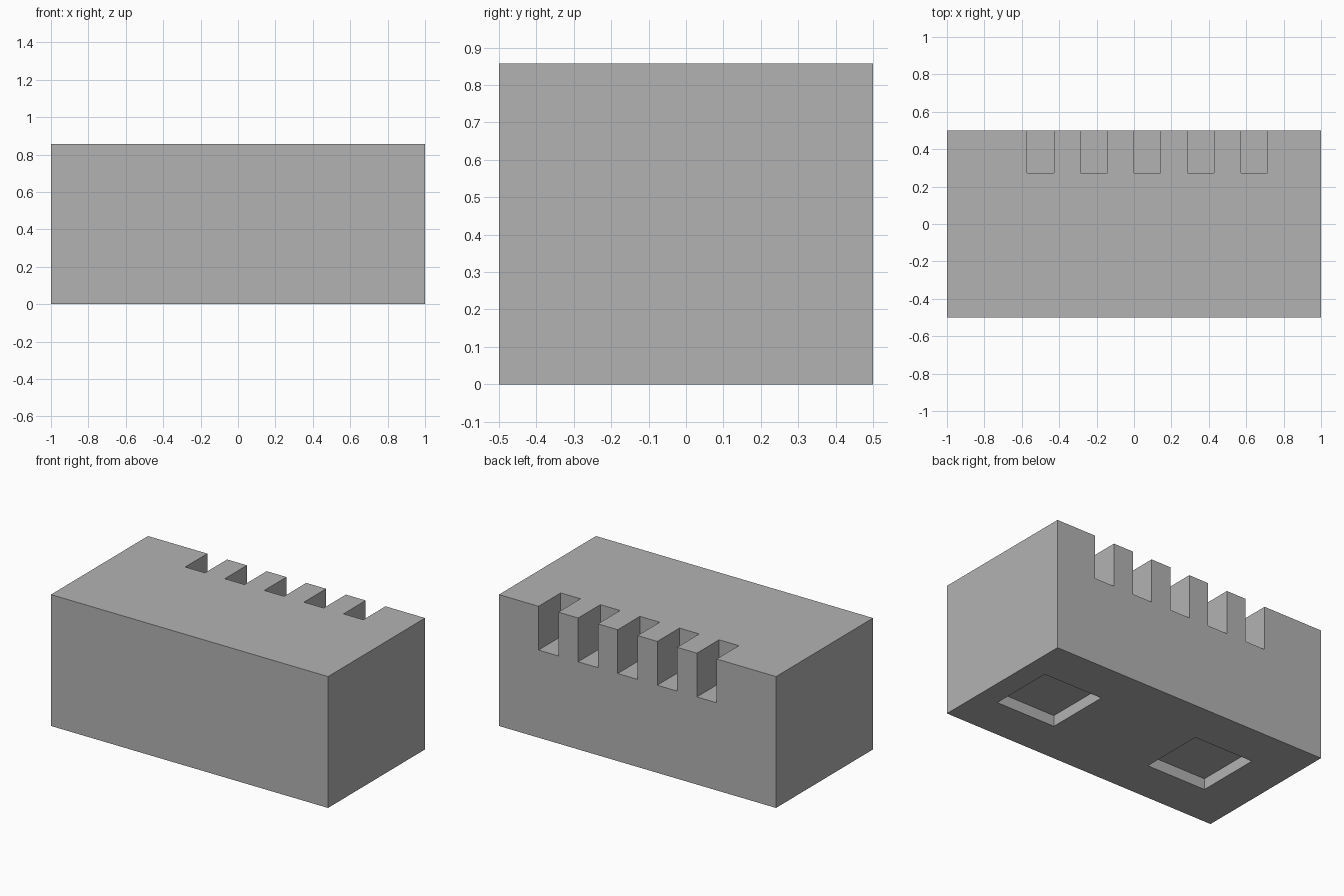
import bpy
import bmesh
from mathutils import Matrix, Vector

if "Cube" in bpy.data.objects:
    bpy.data.objects.remove(bpy.data.objects["Cube"])

U = 1 / 7  # module: the block is 14 x 7 x 6 modules

grey = bpy.data.materials.new("grey")
grey.diffuse_color = (0.45, 0.45, 0.45, 1)
grey.use_nodes = True
grey.node_tree.nodes["Principled BSDF"].inputs["Base Color"].default_value = grey.diffuse_color


def boxes(name, spans):
    """One object made of boxes, each given by its low and high corner."""
    bm = bmesh.new()
    for lo, hi in spans:
        lo, hi = Vector(lo), Vector(hi)
        bmesh.ops.create_cube(bm, size=1, matrix=Matrix.Translation((lo + hi) / 2)
                              @ Matrix.Diagonal((*(hi - lo), 1)))
    mesh = bpy.data.meshes.new(name)
    bm.to_mesh(mesh)
    bm.free()
    mesh.materials.append(grey)
    obj = bpy.data.objects.new(name, mesh)
    bpy.context.collection.objects.link(obj)
    return obj


# Main block
block = boxes("block", [((-1, -0.5, 0), (1, 0.5, 6 * U))])

# Five slots in the upper back edge
slots = [((x * U, 0.5 - 1.6 * U, 4 * U), ((x + 1) * U, 0.7, 1.0))
         for x in range(-4, 5, 2)]

# Two shallow square pockets in the underside
pockets = [((x * U, -1.5 * U, -0.1), ((x + 3) * U, 1.5 * U, 0.5 * U))
           for x in (-5, 3)]

cutter = boxes("slot_and_pocket_cutter", slots + pockets)
cutter.hide_render = True
cutter.display_type = 'WIRE'

cut = block.modifiers.new("cut", 'BOOLEAN')
cut.operation = 'DIFFERENCE'
cut.solver = 'EXACT'
cut.object = cutter
